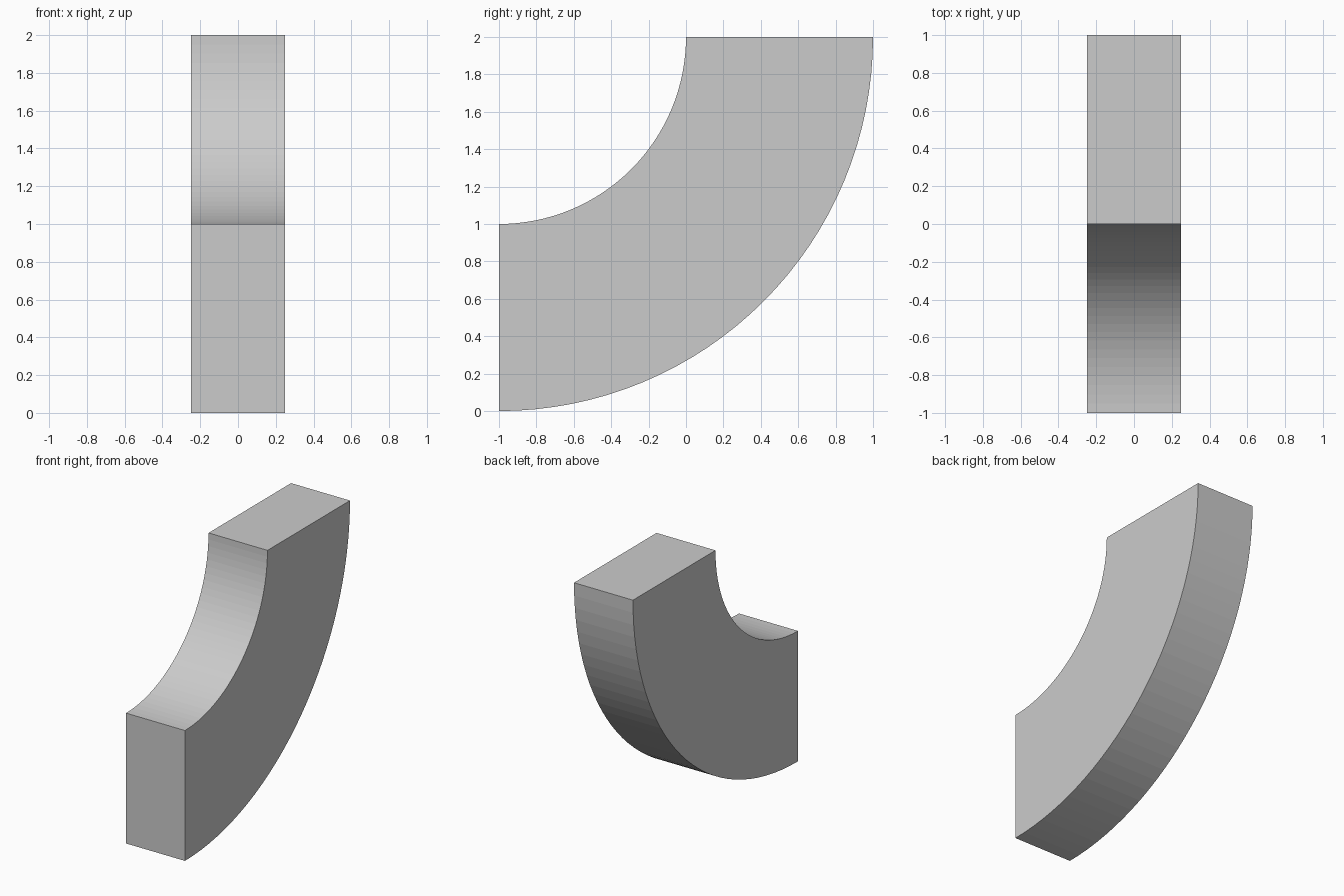
import bpy, bmesh
from math import sin, cos, pi

if "Cube" in bpy.data.objects:
    bpy.data.objects.remove(bpy.data.objects["Cube"])

SEGMENTS = 32
HALF_WIDTH = 0.25
CENTRE_Y, CENTRE_Z = -1.0, 2.0
INNER, OUTER = 1.0, 2.0


def arc(bm, radius):
    """Quarter arc from straight down round to +y, on the left side plane."""
    verts = []
    for i in range(SEGMENTS + 1):
        a = i / SEGMENTS * pi / 2
        verts.append(bm.verts.new((-HALF_WIDTH,
                                   CENTRE_Y + radius * sin(a),
                                   CENTRE_Z - radius * cos(a))))
    return verts


# Curved side profile as a strip of quads
bm = bmesh.new()
inner, outer = arc(bm, INNER), arc(bm, OUTER)
for i in range(SEGMENTS):
    bm.faces.new((inner[i], inner[i + 1], outer[i + 1], outer[i]))

# Extrude the profile across the width
result = bmesh.ops.extrude_face_region(bm, geom=bm.faces[:], use_keep_orig=True)
moved = [g for g in result["geom"] if isinstance(g, bmesh.types.BMVert)]
bmesh.ops.translate(bm, verts=moved, vec=(2 * HALF_WIDTH, 0, 0))
bmesh.ops.recalc_face_normals(bm, faces=bm.faces[:])

# Quarter ring block
mesh = bpy.data.meshes.new("quarter_arch_block")
bm.to_mesh(mesh)
bm.free()
block = bpy.data.objects.new("quarter_arch_block", mesh)
bpy.context.collection.objects.link(block)
